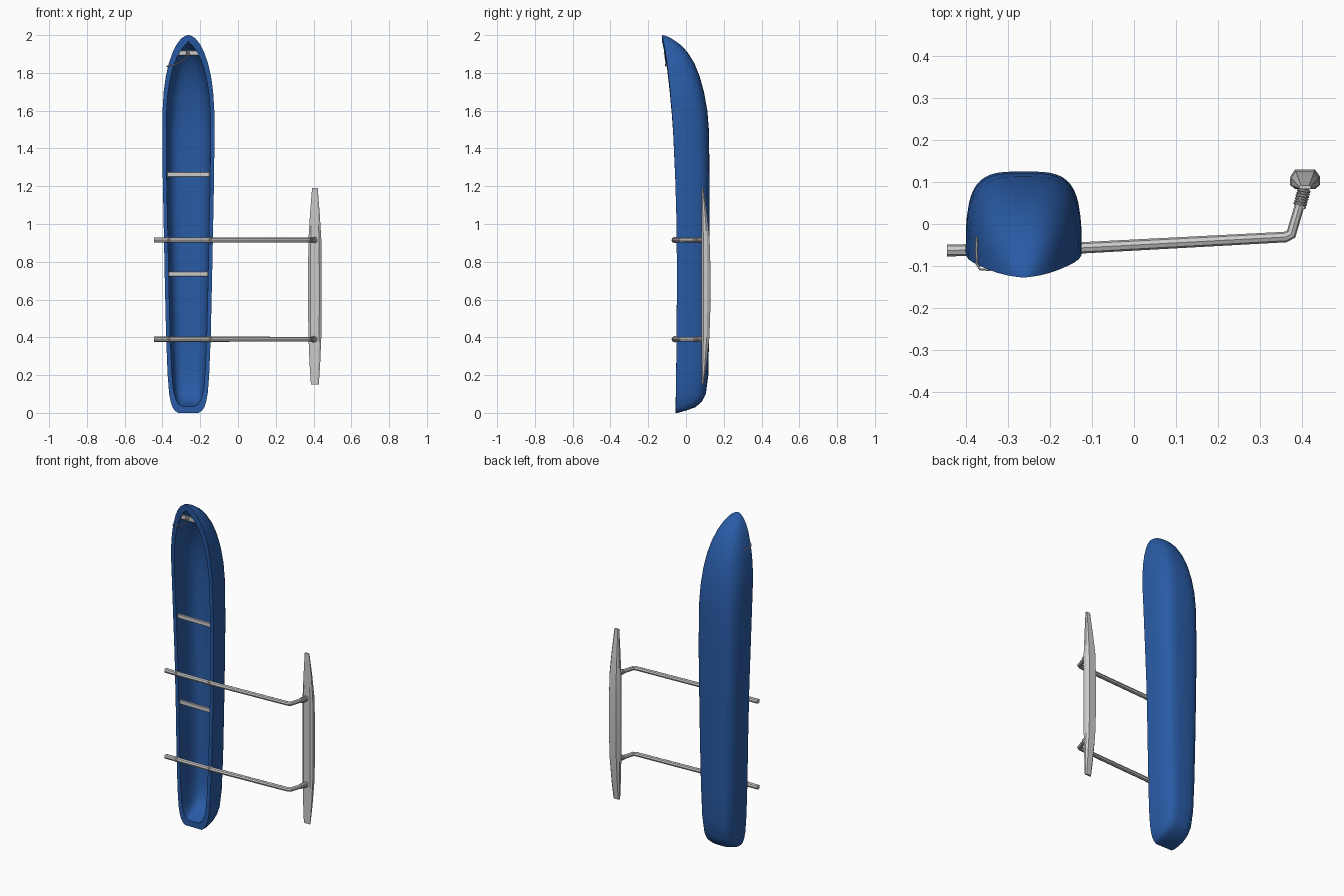
import bpy, bmesh, math
from mathutils import Vector

if "Cube" in bpy.data.objects:
    bpy.data.objects.remove(bpy.data.objects["Cube"])

CX = -0.2625          # hull centre line
AX = 0.407            # float centre line


def finish(name, bm, mat=None, angle=35):
    bmesh.ops.remove_doubles(bm, verts=bm.verts, dist=0.0003)
    bmesh.ops.recalc_face_normals(bm, faces=bm.faces)
    me = bpy.data.meshes.new(name)
    bm.to_mesh(me)
    bm.free()
    ob = bpy.data.objects.new(name, me)
    bpy.context.collection.objects.link(ob)
    if mat:
        me.materials.append(mat)
    bpy.ops.object.select_all(action='DESELECT')
    ob.select_set(True)
    bpy.context.view_layer.objects.active = ob
    bpy.ops.object.shade_smooth_by_angle(angle=math.radians(angle))
    return ob


def tube(name, pts, radius, res=2, radii=None):
    cu = bpy.data.curves.new(name, 'CURVE')
    cu.dimensions = '3D'
    cu.bevel_depth = radius
    cu.bevel_resolution = res
    cu.use_fill_caps = True
    sp = cu.splines.new('POLY')
    sp.points.add(len(pts) - 1)
    for i, p in enumerate(pts):
        sp.points[i].co = (*p, 1)
        sp.points[i].radius = radii[i] if radii else 1
    ob = bpy.data.objects.new(name, cu)
    bpy.context.collection.objects.link(ob)
    bpy.ops.object.select_all(action='DESELECT')
    ob.select_set(True)
    bpy.context.view_layer.objects.active = ob
    bpy.ops.object.convert(target='MESH')
    bpy.ops.object.shade_smooth_by_angle(angle=math.radians(35))


def coil(name, a, b, radius, turns, wire):
    a, b = Vector(a), Vector(b)
    d = (b - a).normalized()
    u = d.orthogonal().normalized()
    v = d.cross(u)
    n = turns * 10
    pts = [a.lerp(b, i / n) + radius * (u * math.cos(i * math.tau / 10) + v * math.sin(i * math.tau / 10))
           for i in range(n + 1)]
    tube(name, pts, wire, 1)


def box(name, lo, hi, bevel=0.003):
    bm = bmesh.new()
    bmesh.ops.create_cube(bm, size=1)
    for v in bm.verts:
        v.co = [(l + h) / 2 + c * (h - l) for l, h, c in zip(lo, hi, v.co)]
    bmesh.ops.bevel(bm, geom=bm.edges[:], offset=bevel, segments=1, affect='EDGES')
    finish(name, bm, angle=20)


# Hull stations: z, half width, gunwale y, keel y
stations = [
    (0.0, 0.055, -0.055, -0.045), (0.012, 0.072, -0.055, 0.0), (0.03, 0.084, -0.055, 0.05),
    (0.06, 0.094, -0.054, 0.085), (0.10, 0.102, -0.053, 0.105), (0.2, 0.110, -0.052, 0.118),
    (0.4, 0.118, -0.05, 0.122), (0.7, 0.125, -0.048, 0.124), (1.0, 0.131, -0.05, 0.125),
    (1.25, 0.136, -0.057, 0.125), (1.5, 0.138, -0.068, 0.121), (1.6, 0.137, -0.075, 0.113),
    (1.7, 0.131, -0.084, 0.095), (1.78, 0.120, -0.092, 0.073), (1.85, 0.104, -0.100, 0.045),
    (1.91, 0.083, -0.109, 0.008), (1.95, 0.063, -0.116, -0.030), (1.98, 0.040, -0.122, -0.073),
    (1.993, 0.022, -0.125, -0.100), (2.0, 0.006, -0.127, -0.124)]
SEG = 24


def section(bm, z, hw, top, keel, n):
    ring = []
    for k in range(SEG + 1):
        t = math.pi * k / SEG
        c, s = math.cos(t), max(math.sin(t), 0)
        x = math.copysign(abs(c) ** (2 / n), c) if abs(c) > 1e-6 else 0
        ring.append(bm.verts.new((CX + hw * x, top + (keel - top) * s ** (2 / n), z)))
    return ring


blue = bpy.data.materials.new("hull_blue")
blue.diffuse_color = (0.022, 0.105, 0.38, 1)
blue.use_nodes = True
blue.node_tree.nodes["Principled BSDF"].inputs["Base Color"].default_value = blue.diffuse_color
bm = bmesh.new()
outer, inner = [], []
for z, hw, top, keel in stations:
    n = 3.6 - 1.1 * max(0, (z - 1.4) / 0.6)
    outer.append(section(bm, z, hw, top, keel, n))
    inner.append(section(bm, 0.035 + z * 0.965, max(hw - 0.021, 0.004), top,
                         max(keel - 0.018, top + 0.003), n))
for shell in (outer, inner):
    for a, b in zip(shell, shell[1:]):
        for k in range(SEG):
            bm.faces.new((a[k], a[k + 1], b[k + 1], b[k]))
    bm.faces.new(shell[0])
    bm.faces.new(shell[-1])
for i in range(len(stations) - 1):                       # gunwale rim
    for k in (0, SEG):
        bm.faces.new((outer[i][k], outer[i + 1][k], inner[i + 1][k], inner[i][k]))
for i in (0, -1):
    bm.faces.new((outer[i][0], outer[i][SEG], inner[i][SEG], inner[i][0]))
finish("hull", bm, blue, 40)

# Seats across the hull
for name, z, y, hw in (("bow_seat", 1.905, -0.104, 0.058), ("middle_seat", 1.262, -0.05, 0.113),
                       ("rear_seat", 0.735, -0.042, 0.105)):
    box(name, (CX - hw, y, z - 0.014), (CX + hw, y + 0.012, z + 0.014))

# Outrigger beams with lashings at the gunwales and the float
for tag, z in (("upper", 0.915), ("lower", 0.39)):
    path = [(-0.445, -0.063, z), (-0.13, -0.057, z), (0.36, -0.031, z), (0.374, -0.024, z), (0.408, 0.092, z)]
    tube(tag + "_beam", path, 0.0135, 2, [1.05, 1.0, 0.95, 0.95, 0.85])
    coil(tag + "_float_lashing", (0.394, 0.042, z), (0.406, 0.086, z), 0.0135, 7, 0.003)
    for side, x in (("left", -0.368), ("right", -0.148)):
        y = -0.0615 + (x + 0.445) * 0.019
        coil(f"{tag}_{side}_lashing", (x - 0.008, y, z), (x + 0.008, y, z), 0.0145, 4, 0.002)

# Float: lofted eight-sided body, z, half width, front y, back y
bm = bmesh.new()
rings = []
for z, hw, f, b in ((0.15, 0.021, 0.083, 0.094), (0.26, 0.028, 0.083, 0.109), (0.40, 0.034, 0.083, 0.124),
                    (0.55, 0.036, 0.083, 0.129), (0.75, 0.036, 0.083, 0.130), (0.92, 0.034, 0.083, 0.125),
                    (1.05, 0.026, 0.083, 0.111), (1.19, 0.015, 0.083, 0.092)):
    shape = [(-0.65, 0), (0.65, 0), (1, 0.22), (0.97, 0.65), (0.65, 1), (-0.65, 1), (-0.97, 0.65), (-1, 0.22)]
    rings.append([bm.verts.new((AX + hw * u, f + (b - f) * v, z)) for u, v in shape])
for a, b in zip(rings, rings[1:]):
    for k in range(8):
        bm.faces.new((a[k], a[(k + 1) % 8], b[(k + 1) % 8], b[k]))
bm.faces.new(rings[0])
bm.faces.new(rings[-1])
finish("float", bm, angle=25)

# Bow rope running over the left gunwale
tube("bow_rope", [(-0.262, -0.108, 1.915), (-0.268, -0.112, 1.885), (-0.29, -0.108, 1.868), (-0.318, -0.106, 1.85),
                  (-0.345, -0.109, 1.842), (-0.366, -0.108, 1.838), (-0.374, -0.095, 1.836),
                  (-0.375, -0.06, 1.834), (-0.374, -0.03, 1.832)], 0.003, 1)
coil("bow_rope_knot", (-0.275, -0.102, 1.905), (-0.255, -0.102, 1.905), 0.014, 4, 0.0025)
